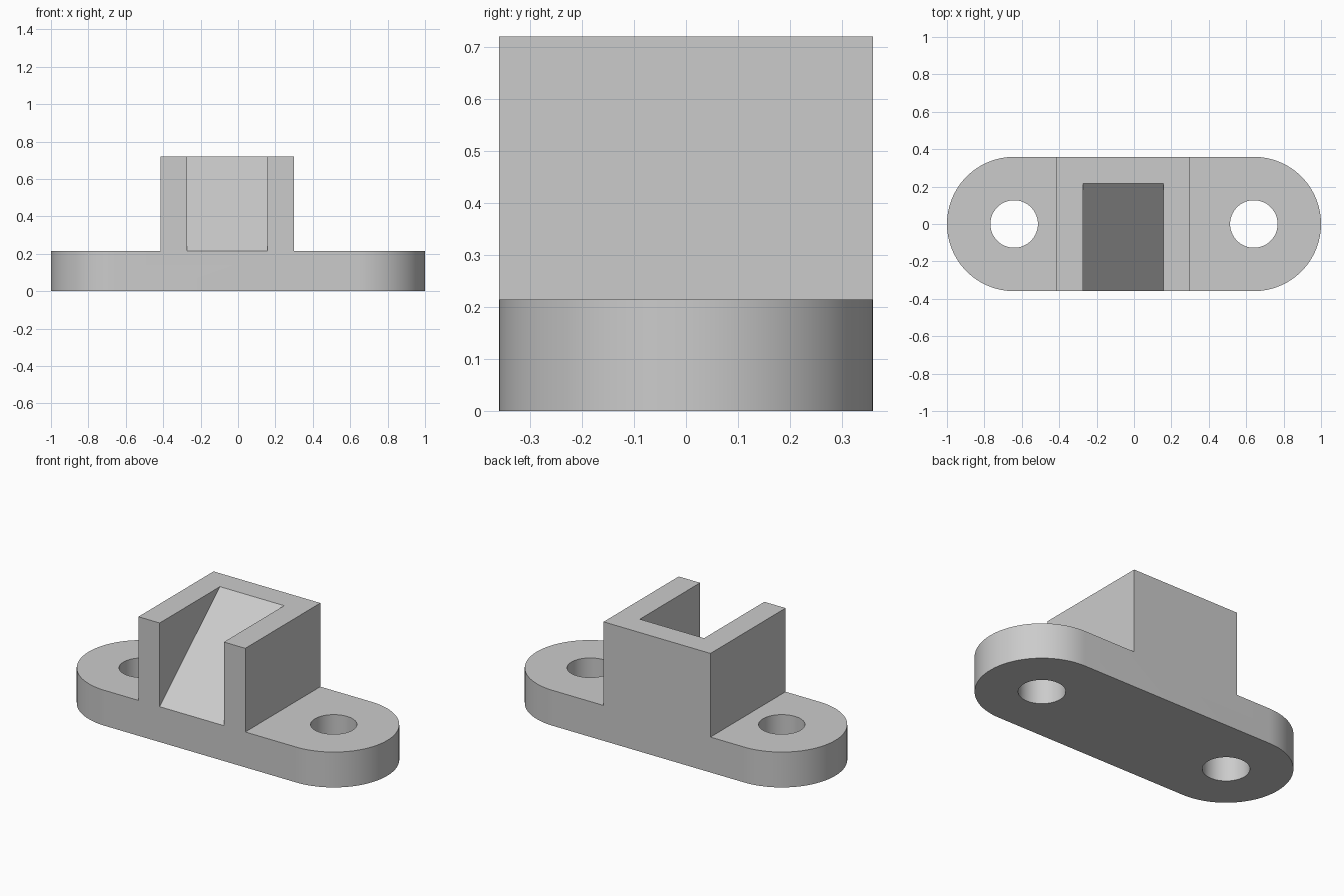
import bpy
import bmesh
import math
from mathutils import Vector

cube = bpy.data.objects.get("Cube")
if cube:
    bpy.data.objects.remove(cube, do_unlink=True)

RADIUS = 0.359          # half depth and end radius of the base
END_X = 1 - RADIUS      # centre of each rounded end and its hole
HOLE = 0.127
BASE_Z, TOP_Z = 0.214, 0.72
BLOCK = (-0.415, 0.30)
SLOT = (-0.273, 0.157)
SLOT_BACK = 0.217


def prism(name, points, direction):
    """Extrude a closed planar outline along a direction."""
    bm = bmesh.new()
    face = bm.faces.new([bm.verts.new(p) for p in points])
    result = bmesh.ops.extrude_face_region(bm, geom=[face])
    moved = [g for g in result["geom"] if isinstance(g, bmesh.types.BMVert)]
    bmesh.ops.translate(bm, verts=moved, vec=Vector(direction))
    bmesh.ops.recalc_face_normals(bm, faces=bm.faces)
    mesh = bpy.data.meshes.new(name)
    bm.to_mesh(mesh)
    bm.free()
    obj = bpy.data.objects.new(name, mesh)
    bpy.context.collection.objects.link(obj)
    return obj


def arc(cx, radius, start, sweep, steps):
    """Points of an arc, below the part, ready to extrude upward."""
    angles = [start + sweep * i / steps for i in range(steps + 1)]
    return [(cx + radius * math.cos(a), radius * math.sin(a), -0.1) for a in angles]


def carve(target, cutter, operation):
    """Apply a boolean and remove the cutter."""
    cutter.hide_render = True
    bpy.ops.object.select_all(action="DESELECT")
    target.select_set(True)
    bpy.context.view_layer.objects.active = target
    mod = target.modifiers.new("carve", "BOOLEAN")
    mod.operation = operation
    mod.solver = "EXACT"
    mod.object = cutter
    bpy.ops.object.modifier_apply(modifier=mod.name)
    bpy.data.objects.remove(cutter, do_unlink=True)


# Base and raised block as one stepped front profile
left, right = BLOCK
profile = [(-1.1, 0), (1.1, 0), (1.1, BASE_Z), (right, BASE_Z),
           (right, TOP_Z), (left, TOP_Z), (left, BASE_Z), (-1.1, BASE_Z)]
body = prism("mounting_bracket", [(x, -0.5, z) for x, z in profile], (0, 1, 0))

# Rounded ends
outline = (arc(END_X, RADIUS, -math.pi / 2, math.pi, 48)
           + arc(-END_X, RADIUS, math.pi / 2, math.pi, 48))
carve(body, prism("rounded_outline", outline, (0, 0, 1)), "INTERSECT")

# Screw holes
for side in (-1, 1):
    ring = arc(side * END_X, HOLE, 0, math.tau, 64)[:-1]
    carve(body, prism("hole_cutter", ring, (0, 0, 1)), "DIFFERENCE")

# Sloped slot, open at the front and top
low = Vector((SLOT[0], -RADIUS, BASE_Z))
high = Vector((SLOT[0], SLOT_BACK, TOP_Z))
slope = (high - low) * 0.5
wedge = [low - slope, high + slope, (SLOT[0], (low - slope).y, (high + slope).z)]
carve(body, prism("slot_cutter", wedge, (SLOT[1] - SLOT[0], 0, 0)), "DIFFERENCE")

# Plain grey finish
grey = bpy.data.materials.new("plain_grey")
grey.use_nodes = True
color = (0.6, 0.6, 0.6, 1)
grey.diffuse_color = color
grey.node_tree.nodes["Principled BSDF"].inputs["Base Color"].default_value = color
body.data.materials.clear()
body.data.materials.append(grey)
for poly in body.data.polygons:
    poly.material_index = 0

body.select_set(True)
bpy.context.view_layer.objects.active = body
bpy.ops.object.shade_smooth_by_angle(angle=math.radians(30))
